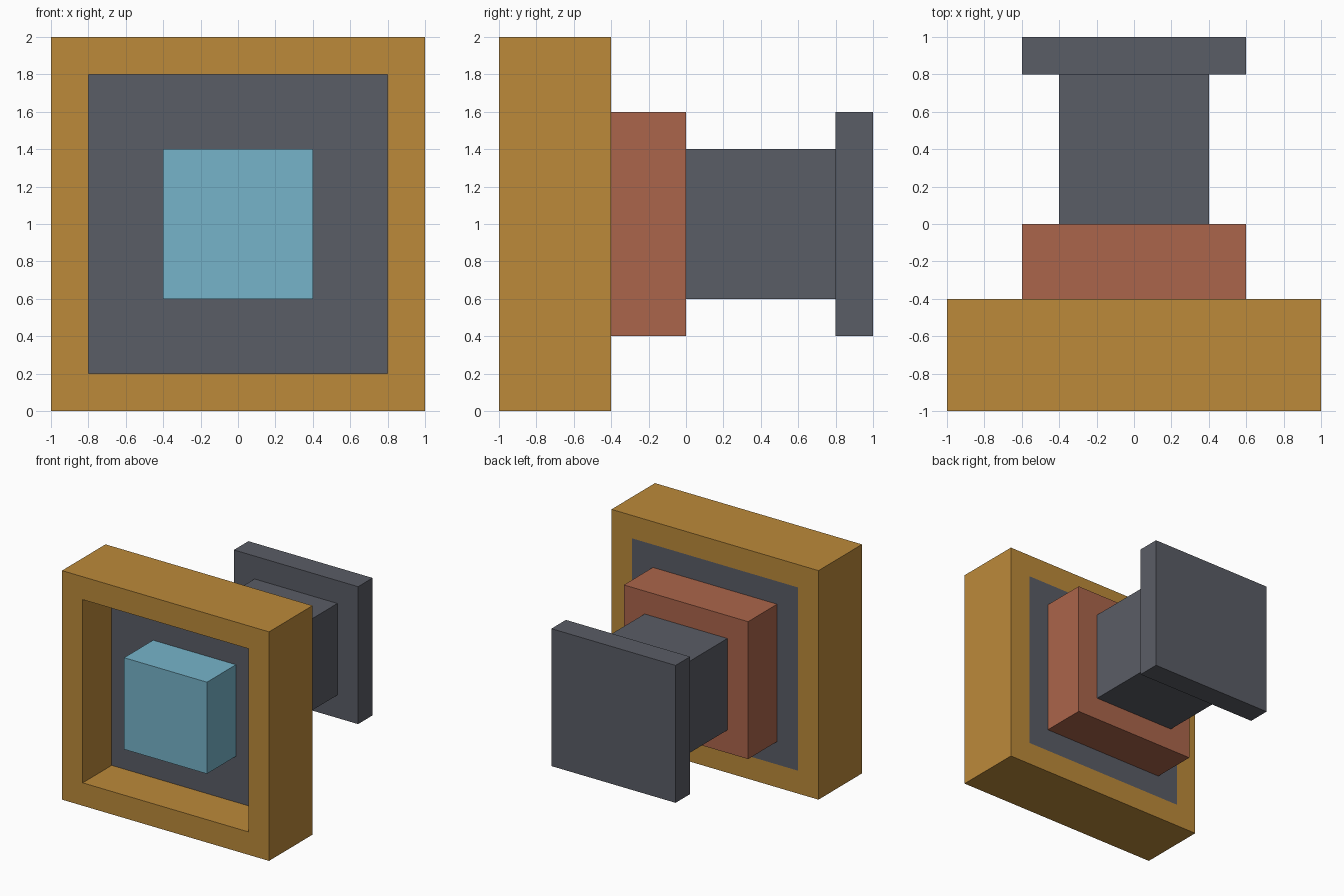
import bpy, bmesh

if "Cube" in bpy.data.objects:
    bpy.data.objects.remove(bpy.data.objects["Cube"])


def material(name, rgb):
    m = bpy.data.materials.new(name)
    m.diffuse_color = (*rgb, 1)
    m.use_nodes = True
    m.node_tree.nodes["Principled BSDF"].inputs["Base Color"].default_value = m.diffuse_color
    return m


amber = material("amber", (0.503, 0.254, 0.042))
slate = material("slate grey", (0.102, 0.109, 0.133))
sky = material("sky blue", (0.181, 0.456, 0.591))
brick = material("brick red", (0.407, 0.130, 0.070))

MID = 1.0  # height of the shared axis


def finish(name, bm, mat):
    bmesh.ops.recalc_face_normals(bm, faces=bm.faces[:])
    mesh = bpy.data.meshes.new(name)
    bm.to_mesh(mesh)
    bm.free()
    mesh.materials.append(mat)
    obj = bpy.data.objects.new(name, mesh)
    bpy.context.collection.objects.link(obj)


def block(name, half, y0, y1, mat):
    """Square block centred on the axis, running from y0 to y1."""
    bm = bmesh.new()
    bmesh.ops.create_cube(bm, size=1)
    bmesh.ops.scale(bm, vec=(2 * half, y1 - y0, 2 * half), verts=bm.verts)
    bmesh.ops.translate(bm, vec=(0, (y0 + y1) / 2, MID), verts=bm.verts)
    finish(name, bm, mat)


def square_frame(name, outer, inner, y0, y1, mat):
    """Square ring with an open middle."""
    bm = bmesh.new()
    corners = [(-1, -1), (1, -1), (1, 1), (-1, 1)]
    section = [(outer, y0), (outer, y1), (inner, y1), (inner, y0)]
    rings = [[bm.verts.new((cx * h, y, MID + cz * h)) for cx, cz in corners]
             for h, y in section]
    for i in range(4):
        a, b = rings[i], rings[(i + 1) % 4]
        for j in range(4):
            k = (j + 1) % 4
            bm.faces.new((a[j], a[k], b[k], b[j]))
    finish(name, bm, mat)


# Front frame with the panel set into its back
square_frame("frame", 1.0, 0.8, -1.0, -0.4, amber)
block("back_panel", 0.8, -0.6, -0.4, slate)

# Block in the middle of the frame
block("center_block", 0.4, -1.0, -0.6, sky)

# Mount, neck and end plate behind the frame
block("mount", 0.6, -0.4, 0.0, brick)
block("neck", 0.4, 0.0, 0.8, slate)
block("end_plate", 0.6, 0.8, 1.0, slate)
